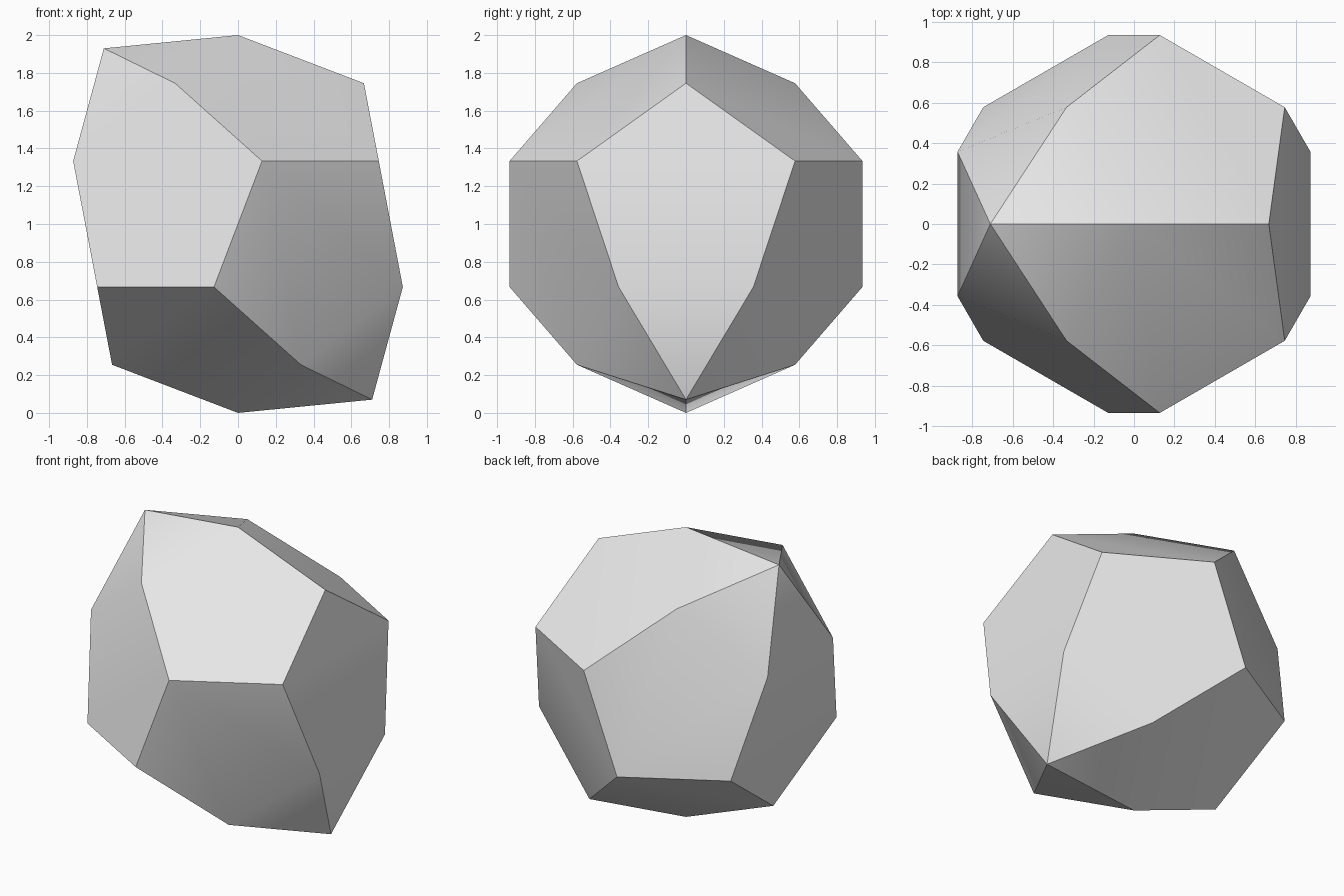
import bpy
import bmesh
from math import cos, sin, pi, sqrt, radians, atan2
from mathutils import Vector

cube = bpy.data.objects.get("Cube")
if cube:
    bpy.data.objects.remove(cube, do_unlink=True)

# Single grey surface
grey = bpy.data.materials.new("plain_grey")
grey.use_nodes = True
color = (0.8, 0.8, 0.8, 1.0)
grey.diffuse_color = color
for node in grey.node_tree.nodes:
    if node.type == 'BSDF_PRINCIPLED':
        node.inputs["Base Color"].default_value = color

# Upper half of a regular dodecahedron of radius one, standing on a corner
corners = [Vector((0, 0, 1))]
upper_z, middle_z = sqrt(5) / 3, 1 / 3
upper_r, middle_r = 2 / 3, sqrt(8) / 3
swing = atan2(sqrt(3 / 5), 1)
for i in range(3):
    turn = i * 2 * pi / 3
    corners.append(Vector((upper_r * cos(turn), upper_r * sin(turn), upper_z)))
    for side in (-1, 1):
        a = turn + side * swing
        corners.append(Vector((middle_r * cos(a), middle_r * sin(a), middle_z)))

# Lower half is the point reflection; the hull closes the twelve faces
bm = bmesh.new()
for c in corners:
    bm.verts.new(c)
    bm.verts.new(-c)
bmesh.ops.convex_hull(bm, input=bm.verts)
bmesh.ops.dissolve_limit(bm, angle_limit=radians(5), verts=bm.verts, edges=bm.edges)
bmesh.ops.recalc_face_normals(bm, faces=bm.faces)

# Raise two opposite faces into points
axis = Vector((-0.607, 0, 0.795)).normalized()
caps = [f for f in bm.faces if abs(f.normal.dot(axis)) > 0.95]
tips = bmesh.ops.poke(bm, faces=caps)["verts"]
for v in tips:
    v.co = v.co.normalized() * 1.17

# Stand it on the ground
bmesh.ops.translate(bm, verts=bm.verts, vec=(0, 0, 1))
bmesh.ops.recalc_face_normals(bm, faces=bm.faces)
mesh = bpy.data.meshes.new("pointed_dodecahedron")
bm.to_mesh(mesh)
bm.free()
mesh.materials.append(grey)
solid = bpy.data.objects.new("pointed_dodecahedron", mesh)
bpy.context.collection.objects.link(solid)

# Soft shading across the shallow edges only
bpy.ops.object.select_all(action='DESELECT')
solid.select_set(True)
bpy.context.view_layer.objects.active = solid
bpy.ops.object.shade_smooth_by_angle(angle=radians(30))
